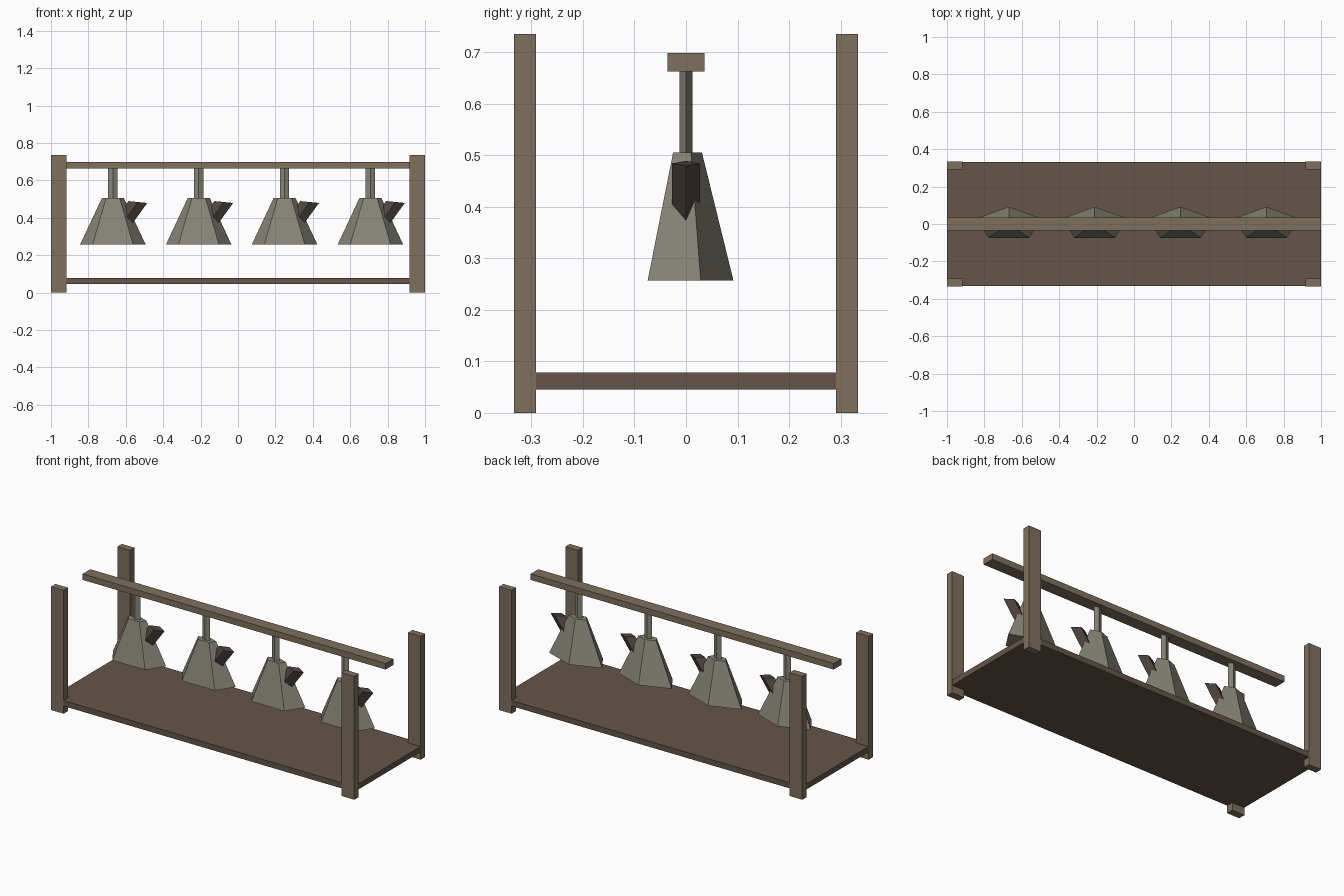
import bpy, bmesh, math

if "Cube" in bpy.data.objects:
    bpy.data.objects.remove(bpy.data.objects["Cube"])


def material(name, rgb):
    m = bpy.data.materials.new(name)
    m.diffuse_color = (*rgb, 1)
    m.use_nodes = True
    m.node_tree.nodes["Principled BSDF"].inputs["Base Color"].default_value = m.diffuse_color
    return m


post_wood = material("post_wood", (0.21, 0.16, 0.11))
shelf_wood = material("shelf_wood", (0.13, 0.09, 0.066))
metal = material("metal", (0.25, 0.24, 0.19))
dark_wood = material("dark_wood", (0.08, 0.06, 0.052))


def loft(name, mat, sides, rings):
    """Capped prism through rings of (x, y, z, rx, ry, tilt); tilt lowers the +x side."""
    bm = bmesh.new()
    loops = []
    for x, y, z, rx, ry, tilt in rings:
        angles = [math.pi / 2 + math.tau * i / sides for i in range(sides)]
        loops.append([bm.verts.new((x + rx * math.cos(a), y + ry * math.sin(a),
                                    z - tilt * math.cos(a))) for a in angles])
    for low, high in zip(loops, loops[1:]):
        for i in range(sides):
            j = (i + 1) % sides
            bm.faces.new((low[i], low[j], high[j], high[i]))
    bm.faces.new(loops[0][::-1])
    bm.faces.new(loops[-1])
    me = bpy.data.meshes.new(name)
    bm.to_mesh(me)
    bm.free()
    me.materials.append(mat)
    ob = bpy.data.objects.new(name, me)
    bpy.context.collection.objects.link(ob)


def box(name, mat, centre, size):
    bpy.ops.mesh.primitive_cube_add(size=1, location=centre)
    ob = bpy.context.object
    ob.name = name
    ob.scale = size
    bpy.ops.object.transform_apply(location=False, rotation=False, scale=True)
    ob.data.materials.append(mat)


# Frame: corner posts, bottom shelf, top rail
for sx in (-1, 1):
    for sy in (-1, 1):
        box("corner_post", post_wood, (sx * 0.9585, sy * 0.3125, 0.3675), (0.083, 0.042, 0.735))
box("shelf", shelf_wood, (0, 0, 0.0615), (1.998, 0.665, 0.033))
box("top_rail", post_wood, (0, 0, 0.68), (1.998, 0.072, 0.036))

# Four hanging pieces, each a five-sided body, a diamond stem and a slanted spout
for i in range(4):
    x = -0.669 + 0.459 * i
    loft("hanging_body", metal, 5, [(x, 0, 0.257, 0.184, 0.092, 0), (x, 0, 0.505, 0.062, 0.031, 0)])
    loft("stem", metal, 4, [(x, 0, 0.49, 0.025, 0.0125, 0), (x, 0, 0.67, 0.025, 0.0125, 0)])
    loft("spout", dark_wood, 4, [(x + 0.037, 0, 0.35, 0.05, 0.027, 0.005),
                                 (x + 0.134, 0, 0.484, 0.05, 0.027, 0.005)])
